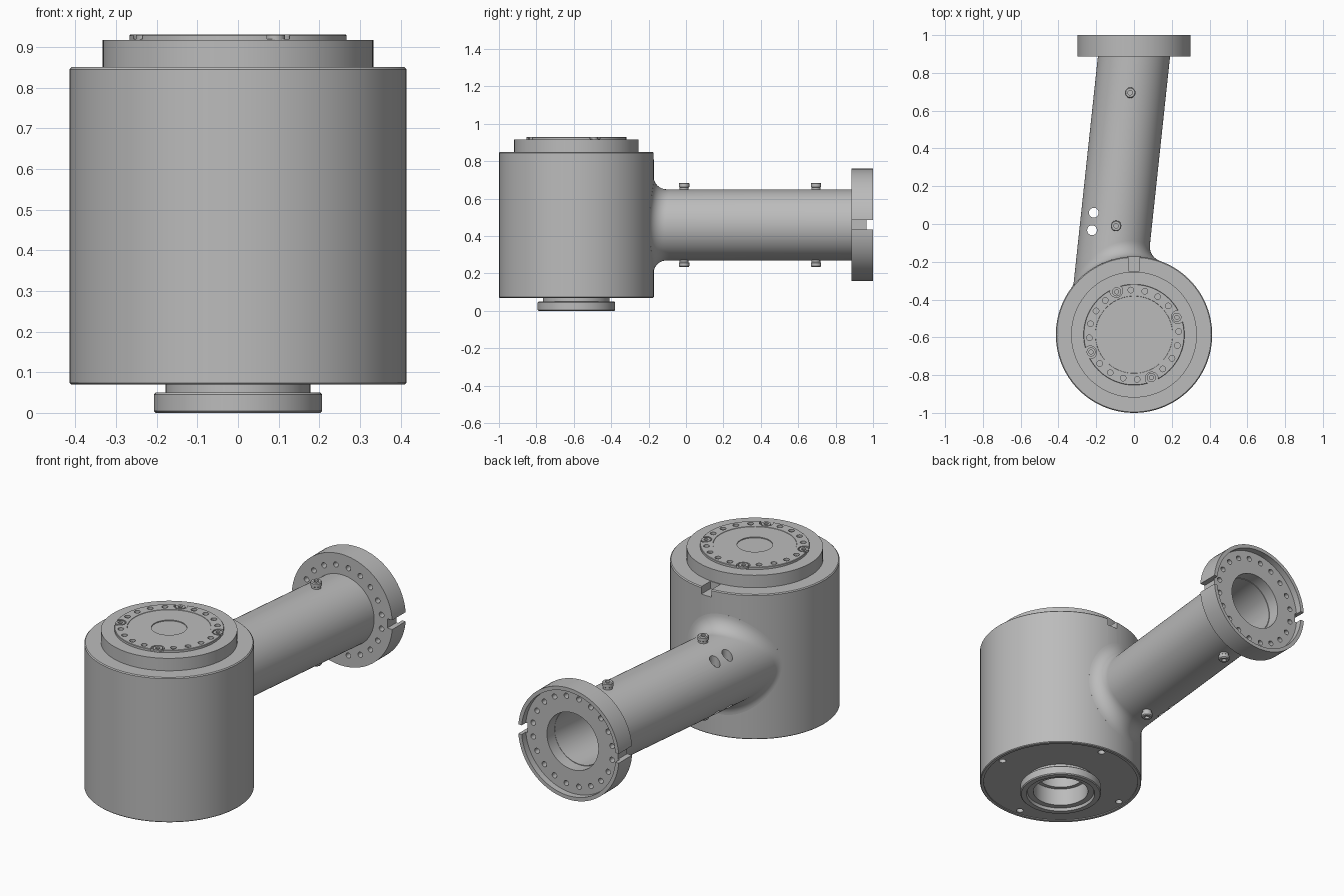
import bpy, bmesh, math
from mathutils import Vector, Matrix

if "Cube" in bpy.data.objects:
    bpy.data.objects.remove(bpy.data.objects["Cube"])

GREY = (0.5, 0.5, 0.5, 1)
metal = bpy.data.materials.new("grey_metal")
metal.use_nodes = True
metal.diffuse_color = GREY
metal.node_tree.nodes["Principled BSDF"].inputs["Base Color"].default_value = GREY

Z = Vector((0, 0, 1))
HUB = Vector((0, -0.586, 0))        # housing axis
HUB_R = 0.414
ARM = Vector((-0.095, 0, 0.46))     # point on the arm axis
U = Vector((0.107, 1, 0)).normalized()
SIDE = U.cross(Z)
ARM_R, FILLET = 0.19, 0.08


def finish(name, bm):
    bmesh.ops.remove_doubles(bm, verts=bm.verts, dist=1e-5)
    bmesh.ops.recalc_face_normals(bm, faces=bm.faces)
    mesh = bpy.data.meshes.new(name)
    bm.to_mesh(mesh)
    bm.free()
    mesh.materials.append(metal)
    ob = bpy.data.objects.new(name, mesh)
    bpy.context.collection.objects.link(ob)
    return ob


def lathe(name, profile, matrix, n=96):
    """Revolve (radius, height) points about local z."""
    bm = bmesh.new()
    verts = [bm.verts.new((r, 0, h)) for r, h in profile]
    edges = [bm.edges.new(pair) for pair in zip(verts, verts[1:])]
    bmesh.ops.spin(bm, geom=verts + edges, cent=(0, 0, 0), axis=Z,
                   angle=math.tau, steps=n)
    bmesh.ops.remove_doubles(bm, verts=bm.verts, dist=1e-5)
    bm.transform(matrix)
    return finish(name, bm)


def add_rod(bm, start, end, radius, n=20):
    start, end = Vector(start), Vector(end)
    d = end - start
    m = Matrix.Translation((start + end) / 2) @ d.to_track_quat('Z', 'Y').to_matrix().to_4x4()
    bmesh.ops.create_cone(bm, cap_ends=True, segments=n, radius1=radius,
                          radius2=radius, depth=d.length, matrix=m)


def add_box(bm, centre, size):
    m = Matrix.Translation(centre) @ Matrix.Diagonal((*size, 1))
    bmesh.ops.create_cube(bm, size=1, matrix=m)


def cut(target, bm):
    cutter = finish("cutter", bm)
    cutter.hide_render = True
    mod = target.modifiers.new("cut", 'BOOLEAN')
    mod.operation, mod.solver, mod.object = 'DIFFERENCE', 'EXACT', cutter
    bpy.context.view_layer.objects.active = target
    bpy.ops.object.modifier_apply(modifier=mod.name)
    bpy.data.objects.remove(cutter)


def polar(radius, degrees, z=0):
    a = math.radians(degrees)
    return HUB + Vector((radius * math.cos(a), radius * math.sin(a), z))


# Joint housing: bored foot ring, neck, body and stepped top
housing = lathe("joint_housing", [
    (0, 0.25), (0.12, 0.25), (0.12, 0.11), (0.14, 0.11), (0.14, 0.015),
    (0.17, 0.015), (0.175, 0), (0.202, 0), (0.207, 0.005), (0.207, 0.045),
    (0.202, 0.05), (0.178, 0.05), (0.178, 0.075), (0.395, 0.075), (0.395, 0.07),
    (0.41, 0.07), (HUB_R, 0.074), (HUB_R, 0.845), (0.409, 0.85), (0.333, 0.85),
    (0.333, 0.917), (0, 0.917)], Matrix.Translation(HUB))
bm = bmesh.new()
add_box(bm, (0, -0.2, 0.84), (0.06, 0.1, 0.06))
for k in range(4):
    add_rod(bm, polar(0.365, 90 * k - 5, 0.04), polar(0.365, 90 * k - 5, 0.13), 0.018)
cut(housing, bm)

# Output disc with bolt circle, four of the positions being open pockets
disc = lathe("output_disc", [
    (0, 0.91), (0.267, 0.91), (0.267, 0.928), (0.265, 0.93), (0.205, 0.93),
    (0.204, 0.928), (0.087, 0.928), (0.087, 0.923), (0, 0.923)],
    Matrix.Translation(HUB))
bm = bmesh.new()
for k in range(20):
    angle = 22 + 18 * k
    if k % 5:
        add_rod(bm, polar(0.237, angle, 0.915), polar(0.237, angle, 0.95), 0.015)
    else:
        add_rod(bm, polar(0.25, angle, 0.919), polar(0.25, angle, 0.95), 0.034)
cut(disc, bm)

screws = []
for k in range(4):
    screws.append(lathe(f"disc_screw_{k + 1}", [
        (0, 0.915), (0.024, 0.915), (0.024, 0.929), (0.011, 0.929), (0.011, 0.921),
        (0, 0.921)], Matrix.Translation(polar(0.245, 22 + 90 * k)), 20))

# Arm tube: blended into the housing by a rolling-ball fillet
STEPS, AROUND = 10, 96
bm = bmesh.new()
rows = []
for i in range(AROUND):
    t = math.tau * i / AROUND
    out = SIDE * math.cos(t) + Z * math.sin(t)
    ball = ARM + out * (ARM_R + FILLET)
    rel = ball - HUB
    ball += U * (math.sqrt((HUB_R + FILLET) ** 2 - rel.dot(SIDE) ** 2) - rel.dot(U))
    to_hub = HUB - ball
    to_hub.z = 0
    to_hub.normalize()
    row = [ARM - U * 0.45 + out * ARM_R * 0.95]
    row += [ball + to_hub.slerp(-out, j / STEPS) * FILLET for j in range(STEPS + 1)]
    end = ARM + out * ARM_R
    row.append(end + U * ((0.9 - end.y) / U.y))
    rows.append([bm.verts.new(p) for p in row])
for a, b in zip(rows, rows[1:] + rows[:1]):
    for j in range(len(a) - 1):
        bm.faces.new((a[j], b[j], b[j + 1], a[j + 1]))
for j in (0, -1):
    bm.faces.new([row[j] for row in rows])
arm = finish("arm_tube", bm)
bm = bmesh.new()
add_rod(bm, ARM - U * 0.6, ARM + U * 1.1, 0.15, 64)
cut(arm, bm)
bm = bmesh.new()
for x, y in ((-0.213, 0.06), (-0.222, -0.033)):
    add_rod(bm, (x, y, 0.1), (x, y, 0.8), 0.026)
cut(arm, bm)

# End flange: ring with recessed rear face, bolt holes and side notches
to_back = Matrix.Translation((0, 0, 0.46)) @ Matrix.Rotation(-math.pi / 2, 4, 'X')
flange = lathe("end_flange", [
    (0.153, 0.886), (0.3, 0.886), (0.3, 1.0), (0.28, 1.0), (0.28, 0.965),
    (0.153, 0.965), (0.153, 0.886)], to_back)
bm = bmesh.new()
for k in range(20):
    a = math.radians(9 + 18 * k)
    x, z = 0.238 * math.cos(a), 0.46 + 0.238 * math.sin(a)
    add_rod(bm, (x, 0.85, z), (x, 1.02, z), 0.014)
for sign in (-1, 1):
    add_box(bm, (sign * 0.3, 0.945, 0.46), (0.06, 0.2, 0.05))
cut(flange, bm)

# Hollow nipples above and below the arm
nipples = []
for place, x, y in (("front", -0.095, -0.01), ("rear", -0.02, 0.695)):
    for level, flip in (("upper", 0), ("lower", math.pi)):
        m = Matrix.Translation((x, y, 0.46)) @ Matrix.Rotation(flip, 4, 'X')
        nipples.append(lathe(f"{level}_{place}_nipple", [
            (0, 0.17), (0.024, 0.17), (0.024, 0.2), (0.028, 0.203), (0.028, 0.22),
            (0.024, 0.225), (0.012, 0.225), (0.012, 0.195), (0, 0.195)], m, 24))

# Smooth the round walls and keep the machined edges crisp
bpy.ops.object.select_all(action='DESELECT')
for ob in [housing, disc, arm, flange] + screws + nipples:
    ob.select_set(True)
bpy.context.view_layer.objects.active = housing
bpy.ops.object.shade_smooth_by_angle(angle=math.radians(30))
